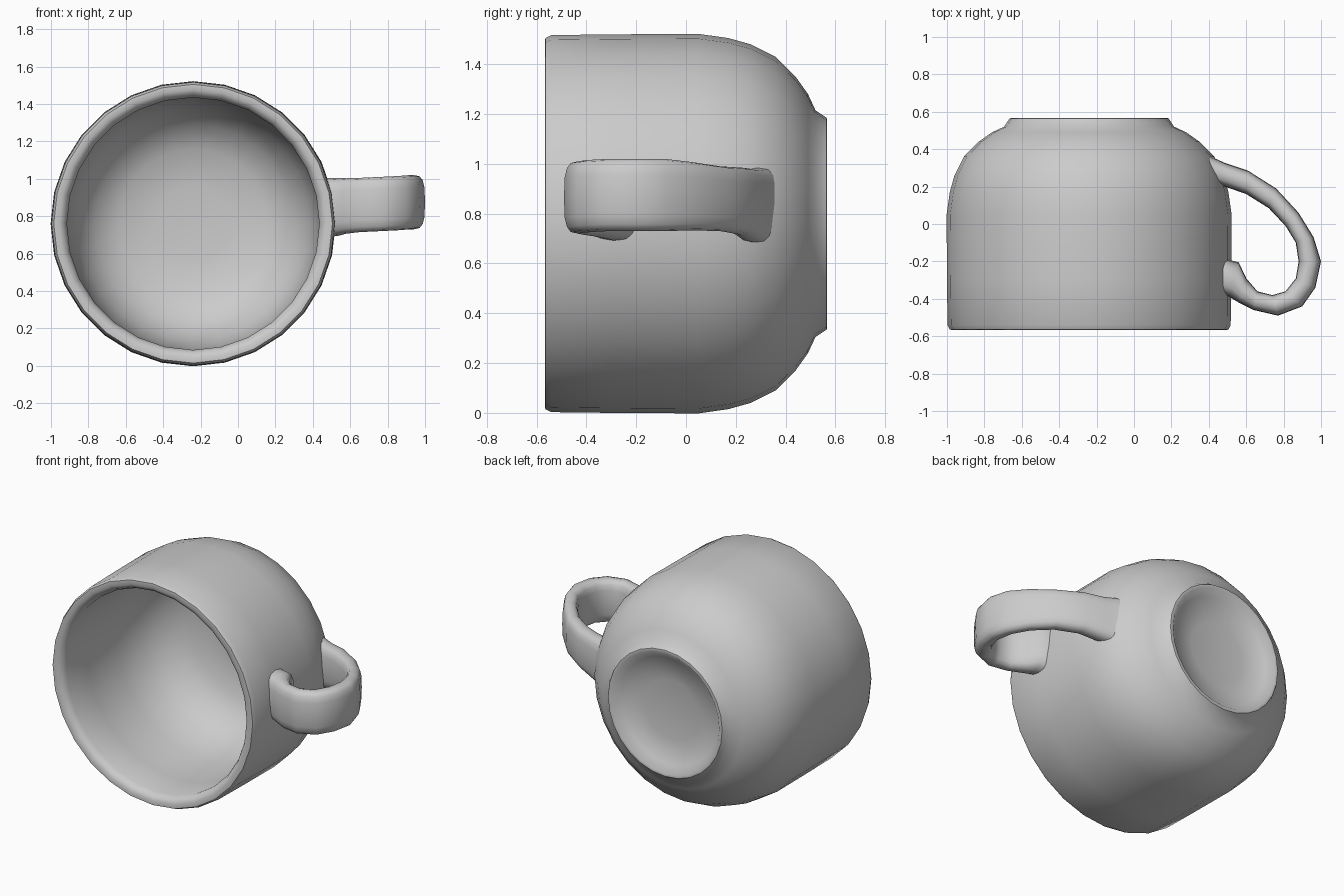
import bpy, bmesh, math
from mathutils import Vector

if "Cube" in bpy.data.objects:
    bpy.data.objects.remove(bpy.data.objects["Cube"])

CX, CZ = -0.24, 0.76   # cup axis runs along y through this point


def finish(bm, name, angle):
    bmesh.ops.remove_doubles(bm, verts=bm.verts, dist=1e-5)
    bmesh.ops.recalc_face_normals(bm, faces=bm.faces)
    mesh = bpy.data.meshes.new(name)
    bm.to_mesh(mesh)
    bm.free()
    ob = bpy.data.objects.new(name, mesh)
    bpy.context.collection.objects.link(ob)
    bpy.ops.object.select_all(action='DESELECT')
    ob.select_set(True)
    bpy.context.view_layer.objects.active = ob
    bpy.ops.object.shade_smooth_by_angle(angle=math.radians(angle))
    return ob


def skin(bm, rings):
    for a, b in zip(rings, rings[1:]):
        n = len(a)
        for i in range(n):
            j = (i + 1) % n
            bm.faces.new((a[i], a[j], b[j], b[i]))


# Cup: one lathed profile (radius, y) from inner floor, over the rim, to the recessed base
profile = [(0.20, 0.43), (0.40, 0.405), (0.53, 0.33), (0.62, 0.20), (0.665, 0.0),
           (0.675, -0.30), (0.675, -0.52), (0.69, -0.55), (0.715, -0.567),
           (0.745, -0.565), (0.757, -0.54), (0.76, -0.30), (0.762, 0.05),
           (0.745, 0.17), (0.72, 0.26), (0.67, 0.36), (0.59, 0.44),
           (0.52, 0.49), (0.455, 0.52), (0.425, 0.565), (0.405, 0.567),
           (0.36, 0.525), (0.20, 0.495)]
SEG = 28
bm = bmesh.new()
rings = []
for r, y in profile:
    rings.append([bm.verts.new((CX + r * math.cos(t), y, CZ + r * math.sin(t)))
                  for t in (2 * math.pi * i / SEG for i in range(SEG))])
skin(bm, rings)
bm.faces.new(rings[0])
bm.faces.new(rings[-1])
finish(bm, "cup", 50)

# Handle: strap swept through matching outer and inner points (ox, oy, ix, iy, z mid, half width)
stations = [(0.39, 0.37, 0.42, 0.22, 0.83, 0.155), (0.49, 0.325, 0.50, 0.195, 0.835, 0.145),
            (0.61, 0.285, 0.60, 0.16, 0.85, 0.135), (0.76, 0.19, 0.72, 0.085, 0.86, 0.13),
            (0.88, 0.06, 0.81, -0.01, 0.87, 0.137), (0.96, -0.07, 0.865, -0.10, 0.875, 0.145),
            (1.0, -0.20, 0.88, -0.20, 0.875, 0.145), (0.97, -0.34, 0.865, -0.29, 0.875, 0.145),
            (0.90, -0.44, 0.81, -0.36, 0.87, 0.145), (0.77, -0.49, 0.74, -0.38, 0.865, 0.145),
            (0.64, -0.46, 0.66, -0.36, 0.86, 0.145), (0.56, -0.42, 0.60, -0.29, 0.855, 0.148),
            (0.51, -0.39, 0.56, -0.205, 0.85, 0.155), (0.45, -0.37, 0.46, -0.18, 0.845, 0.16)]
N = 16
bm = bmesh.new()
rings = []
for ox, oy, ix, iy, z, w in stations:
    mid = Vector(((ox + ix) / 2, (oy + iy) / 2, z))
    half = Vector(((ox - ix) / 2, (oy - iy) / 2, 0))
    ring = []
    for i in range(N):
        t = 2 * math.pi * i / N
        c, s = math.cos(t), math.sin(t)
        u = math.copysign(abs(c) ** 0.7, c)
        v = math.copysign(abs(s) ** 0.6, s)
        ring.append(bm.verts.new(mid + half * u + Vector((0, 0, w * v))))
    rings.append(ring)
skin(bm, rings)
bm.faces.new(rings[0])
bm.faces.new(rings[-1])
finish(bm, "handle", 60)
